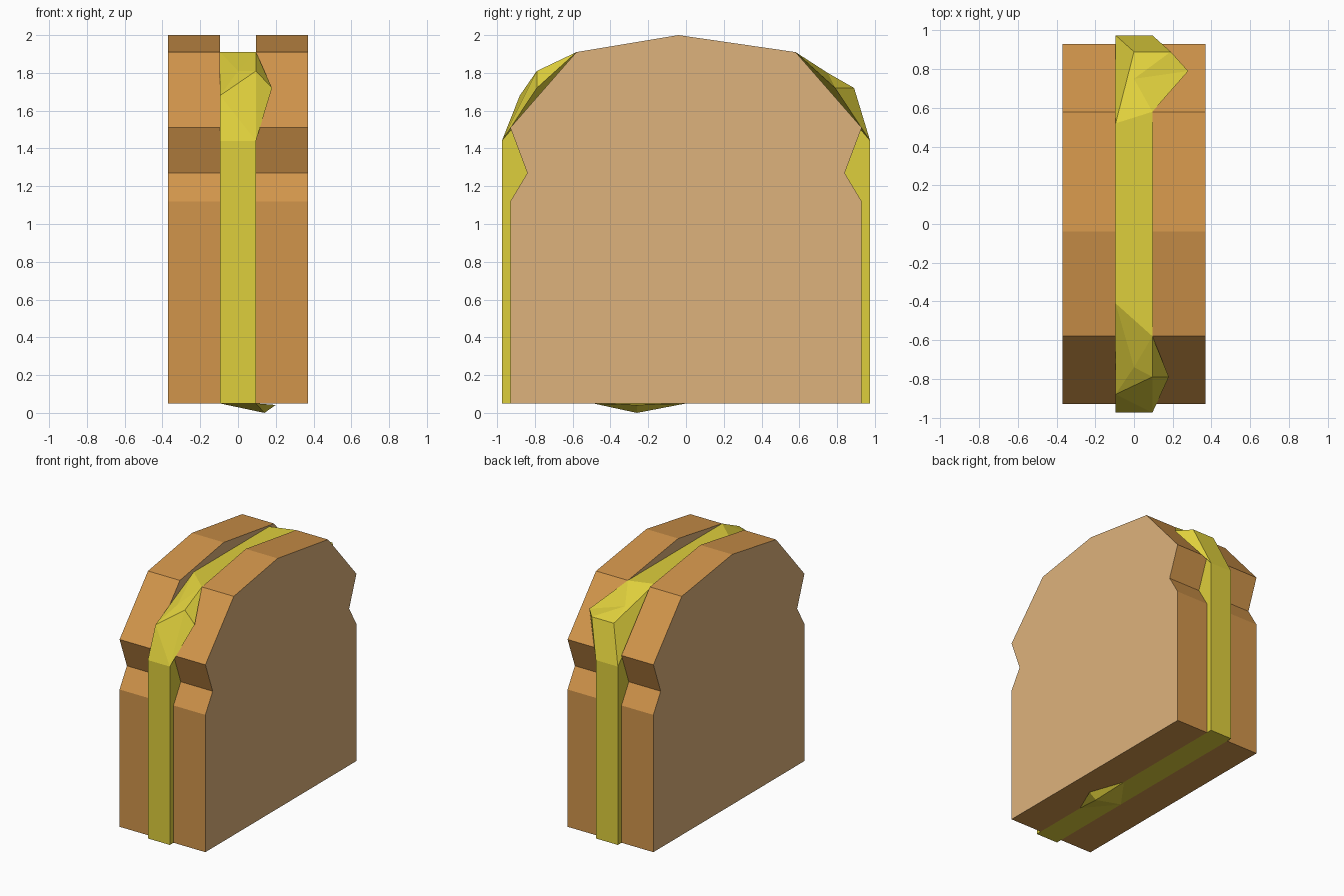
import bpy, bmesh

if "Cube" in bpy.data.objects:
    bpy.data.objects.remove(bpy.data.objects["Cube"])


def material(name, color):
    m = bpy.data.materials.new(name)
    m.diffuse_color = (*color, 1)
    m.use_nodes = True
    m.node_tree.nodes["Principled BSDF"].inputs["Base Color"].default_value = m.diffuse_color
    return m


crust = material("crust", (0.64, 0.30, 0.07))
crumb = material("crumb", (0.73, 0.45, 0.20))
yellow = material("cheese", (0.73, 0.62, 0.045))


def finish(bm, name, mats):
    bmesh.ops.recalc_face_normals(bm, faces=bm.faces)
    me = bpy.data.meshes.new(name)
    bm.to_mesh(me)
    bm.free()
    for m in mats:
        me.materials.append(m)
    ob = bpy.data.objects.new(name, me)
    bpy.context.collection.objects.link(ob)
    return ob


# Bread slices: extruded loaf outline, crust round the rim, crumb on the flats
right_half = [(0.93, 0.05), (0.93, 1.12), (0.84, 1.27), (0.93, 1.51), (0.58, 1.91)]
outline = right_half + [(-0.04, 2.0)] + [(-y, z) for y, z in reversed(right_half)]


def bread(name, x0, x1):
    bm = bmesh.new()
    rings = [[bm.verts.new((x, y, z)) for y, z in outline] for x in (x0, x1)]
    for ring in rings:
        bm.faces.new(ring).material_index = 1
    n = len(outline)
    for i in range(n):
        j = (i + 1) % n
        bm.faces.new((rings[0][i], rings[0][j], rings[1][j], rings[1][i]))
    return finish(bm, name, (crust, crumb))


bread("bread_slice_right", 0.095, 0.37)
bread("bread_slice_left", -0.37, -0.095)

# Cheese slice: slab with melted, folded-over upper corners
W = 0.095
points = {
    # lower corners
    "a": (-W, -0.975, 0.05), "b": (W, -0.975, 0.05),
    "c": (W, 0.975, 0.05), "d": (-W, 0.975, 0.05),
    # front fold
    "H": (-W, -0.975, 1.44), "D": (W, -0.975, 1.44), "B": (-W, -0.88, 1.68),
    "F": (W, -0.79, 1.81), "E": (0.18, -0.79, 1.72), "G": (0, -0.74, 1.81),
    "A": (-W, -0.41, 1.91), "C": (W, -0.58, 1.91),
    # back fold
    "h": (-W, 0.975, 1.44), "e": (W, 0.975, 1.44), "l": (0, 0.89, 1.72),
    "k": (0.19, 0.89, 1.72), "j": (0.28, 0.79, 1.72), "g": (0, 0.75, 1.80),
    "p": (-W, 0.52, 1.91), "q": (W, 0.58, 1.91),
}
bm = bmesh.new()
v = {k: bm.verts.new(co) for k, co in points.items()}
faces = ("abcd abDH cdhe adhpABH bceqCD ACqp "
         "HDB BDF DEF FEC CED BFG GFC AGC AGB "
         "pqg gqj gjk gkl lkeh pgl plh qje jke")
for f in faces.split():
    bm.faces.new([v[k] for k in f])
finish(bm, "cheese_slice", (yellow,))

# Cheese drip under the sandwich
bm = bmesh.new()
for co in [(W, -0.49, 0.05), (W, 0, 0.05), (-W, -0.26, 0.05),
           (0.14, -0.26, 0.0), (0.2, -0.26, 0.042)]:
    bm.verts.new(co)
bmesh.ops.convex_hull(bm, input=bm.verts)
finish(bm, "cheese_drip", (yellow,))
